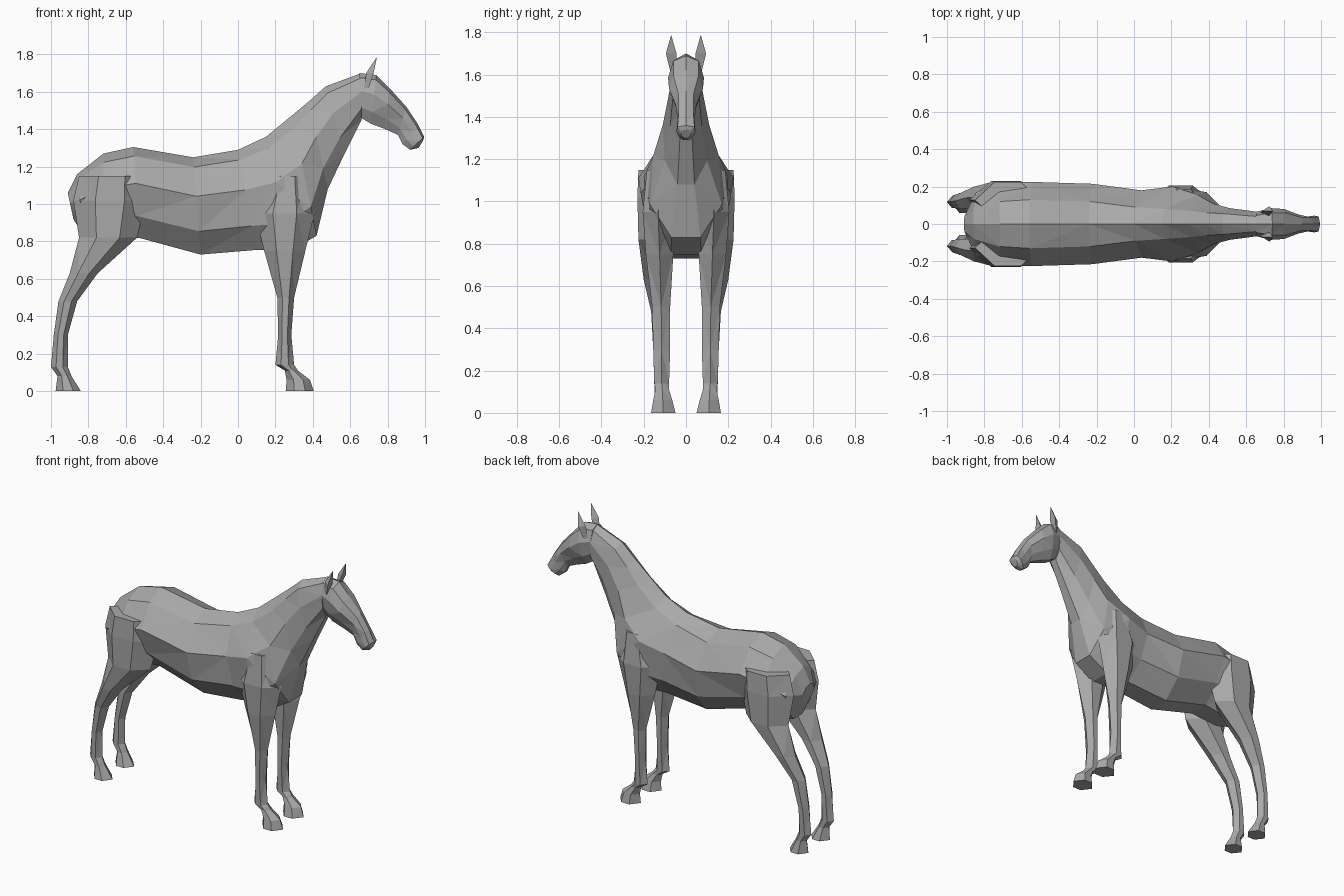
import bpy
import bmesh
from mathutils import Vector

cube = bpy.data.objects.get("Cube")
if cube:
    bpy.data.objects.remove(cube, do_unlink=True)

grey = bpy.data.materials.new("plain grey")
grey.use_nodes = True
COLOUR = (0.4, 0.4, 0.4, 1)
grey.diffuse_color = COLOUR
grey.node_tree.nodes["Principled BSDF"].inputs["Base Color"].default_value = COLOUR


def loft(name, rings):
    """Skin a list of equal-length point rings into a closed flat-shaded mesh."""
    bm = bmesh.new()
    loops = [[bm.verts.new(point) for point in ring] for ring in rings]
    for lower, upper in zip(loops, loops[1:]):
        for i in range(len(lower)):
            bm.faces.new((lower[i - 1], lower[i], upper[i], upper[i - 1]))
    bm.faces.new(loops[0])
    bm.faces.new(loops[-1])
    bmesh.ops.recalc_face_normals(bm, faces=bm.faces)
    bmesh.ops.triangulate(bm, faces=bm.faces)
    mesh = bpy.data.meshes.new(name)
    bm.to_mesh(mesh)
    bm.free()
    mesh.materials.append(grey)
    obj = bpy.data.objects.new(name, mesh)
    bpy.context.scene.collection.objects.link(obj)
    return obj


def body_ring(top_x, top_z, low_x, low_z, shoulder, flank, belly):
    """Upright symmetric section between a top point and a bottom point."""
    top, low = Vector((top_x, 0, top_z)), Vector((low_x, 0, low_z))
    profile = ((0.1, shoulder), (0.4, flank), (0.76, belly), (1, belly * 0.4))
    half = [top.lerp(low, t) + Vector((0, width, 0)) for t, width in profile]
    other = [Vector((p.x, -p.y, p.z)) for p in reversed(half)]
    return [top] + half + other


def leg_ring(z, back, front, inner, outer, side):
    """Level six-sided leg section, mirrored by the side sign."""
    mid = (inner + outer) / 2
    near, far = back + (front - back) * 0.3, back + (front - back) * 0.7
    outline = ((back, mid), (near, outer), (far, outer),
               (front, mid), (far, inner), (near, inner))
    return [Vector((x, y * side, z)) for x, y in outline]


# Trunk and neck, from the rump to behind the ears
trunk = [
    (-0.91, 1.06, -0.88, 0.92, 0.04, 0.06, 0.04),
    (-0.86, 1.16, -0.82, 0.82, 0.08, 0.17, 0.12),
    (-0.72, 1.27, -0.72, 0.8, 0.12, 0.22, 0.15),
    (-0.56, 1.305, -0.53, 0.82, 0.13, 0.225, 0.17),
    (-0.24, 1.25, -0.2, 0.73, 0.12, 0.215, 0.18),
    (0, 1.29, 0.1, 0.755, 0.09, 0.18, 0.16),
    (0.15, 1.36, 0.28, 0.75, 0.08, 0.2, 0.18),
    (0.29, 1.475, 0.42, 0.83, 0.07, 0.155, 0.17),
    (0.38, 1.55, 0.48, 1.08, 0.06, 0.11, 0.1),
    (0.47, 1.63, 0.57, 1.27, 0.055, 0.085, 0.075),
    (0.66, 1.7, 0.66, 1.45, 0.04, 0.065, 0.06),
]
loft("body_and_neck", [body_ring(*row) for row in trunk])

# Head, from the poll to the muzzle
skull = [
    (0.65, 1.7, 0.66, 1.46, 0.045, 0.065, 0.05),
    (0.74, 1.69, 0.71, 1.43, 0.06, 0.085, 0.065),
    (0.81, 1.62, 0.79, 1.4, 0.06, 0.08, 0.05),
    (0.9, 1.52, 0.855, 1.37, 0.035, 0.05, 0.035),
    (0.96, 1.43, 0.88, 1.32, 0.035, 0.04, 0.035),
    (0.995, 1.36, 0.92, 1.29, 0.04, 0.045, 0.035),
    (0.99, 1.34, 0.965, 1.3, 0.02, 0.025, 0.02),
]
loft("head", [body_ring(*row) for row in skull])

# Legs, listed from the ground up, with the hoof in the lowest rings
front_leg = [
    (0, 0.255, 0.405, 0.05, 0.165),
    (0.06, 0.26, 0.385, 0.065, 0.155),
    (0.11, 0.25, 0.32, 0.08, 0.145),
    (0.14, 0.2, 0.3, 0.08, 0.15),
    (0.3, 0.215, 0.285, 0.075, 0.155),
    (0.5, 0.21, 0.3, 0.075, 0.16),
    (0.75, 0.14, 0.36, 0.06, 0.19),
    (0.95, 0.09, 0.41, 0.06, 0.205),
    (1.15, 0.17, 0.36, 0.06, 0.185),
]
hind_leg = [
    (0, -0.975, -0.84, 0.06, 0.165),
    (0.08, -0.965, -0.89, 0.085, 0.15),
    (0.13, -1, -0.91, 0.085, 0.15),
    (0.3, -0.985, -0.91, 0.085, 0.155),
    (0.48, -0.96, -0.86, 0.08, 0.165),
    (0.63, -0.9, -0.75, 0.08, 0.2),
    (0.82, -0.85, -0.54, 0.06, 0.225),
    (1.02, -0.88, -0.49, 0.03, 0.23),
    (1.15, -0.85, -0.5, 0.03, 0.225),
]

# Ears: triangular base, wider middle, pointed tip
ear = [
    (Vector((0.69, 0.06, 1.62)), 0.015),
    (Vector((0.71, 0.07, 1.7)), 0.025),
    (Vector((0.742, 0.07, 1.785)), 0.001),
]


def ear_ring(centre, size, side):
    corners = ((-1, 0), (0.6, 1), (0.6, -1))
    return [Vector((centre.x + a * size, (centre.y + b * size) * side, centre.z))
            for a, b in corners]


for side, label in ((1, "left"), (-1, "right")):
    for name, rows in (("front_leg", front_leg), ("hind_leg", hind_leg)):
        loft(f"{label}_{name}", [leg_ring(*row, side) for row in rows])
    loft(f"{label}_ear", [ear_ring(c, size, side) for c, size in ear])
